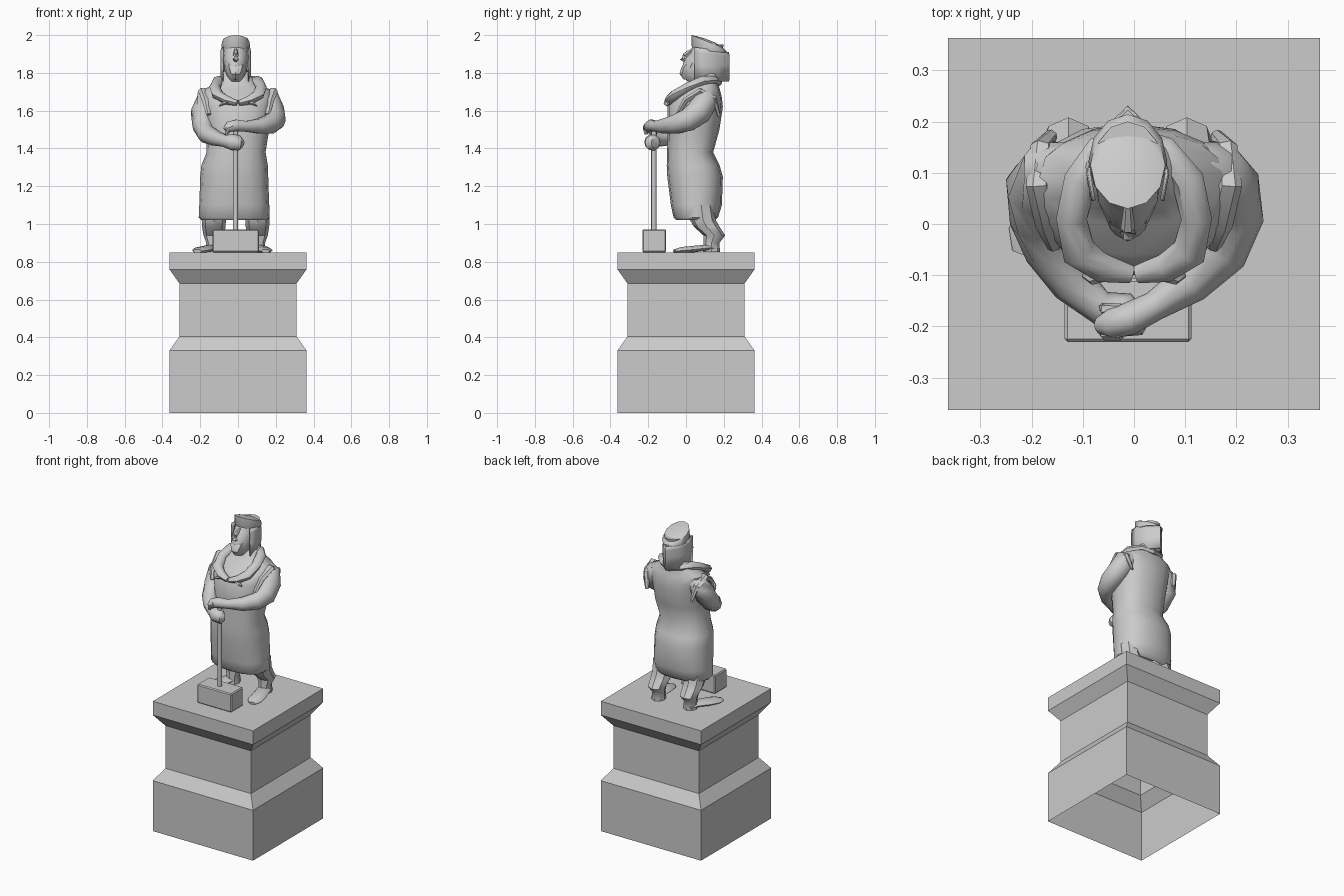
import bpy, bmesh, math
from mathutils import Vector


def build(name, rings, cap_start=True, cap_end=True, closed=True, smooth=40):
    """Skin a list of equal-length point rings."""
    bm = bmesh.new()
    vs = [[bm.verts.new(p) for p in r] for r in rings]
    n = len(rings[0])
    for a, b in zip(vs, vs[1:]):
        for i in range(n if closed else n - 1):
            j = (i + 1) % n
            bm.faces.new((a[i], a[j], b[j], b[i]))
    if cap_start:
        bm.faces.new(vs[0][::-1])
    if cap_end:
        bm.faces.new(vs[-1])
    if cap_start or cap_end:
        bmesh.ops.recalc_face_normals(bm, faces=bm.faces)
    me = bpy.data.meshes.new(name)
    bm.to_mesh(me)
    bm.free()
    ob = bpy.data.objects.new(name, me)
    bpy.context.collection.objects.link(ob)
    bpy.ops.object.select_all(action='DESELECT')
    ob.select_set(True)
    bpy.context.view_layer.objects.active = ob
    if smooth:
        bpy.ops.object.shade_smooth_by_angle(angle=math.radians(smooth))
    return ob


def loft(name, rows, n=12, power=1.0, **kw):
    """Stack oval rings: rows of (z, cx, cy, rx, ry[, tilt])."""
    def c(v):
        return math.copysign(abs(v) ** power, v)
    rings = []
    for z, cx, cy, rx, ry, *t in rows:
        ring = []
        for i in range(n):
            a = 2 * math.pi * i / n + math.pi / 2
            dy = ry * c(math.sin(a))
            ring.append((cx + rx * c(math.cos(a)), cy + dy, z + (t[0] * dy if t else 0)))
        rings.append(ring)
    return build(name, rings, **kw)


def tube(name, pts, n=8, flat=1.0, **kw):
    """Sweep a circle along (x, y, z, radius) points; flat squashes it vertically."""
    ps = [Vector(p[:3]) for p in pts]
    rings = []
    for i, p in enumerate(ps):
        t = (ps[min(i + 1, len(ps) - 1)] - ps[max(i - 1, 0)]).normalized()
        side = t.cross(Vector((0.02, 0.05, 1))).normalized()
        up = side.cross(t)
        r = pts[i][3]
        rings.append([p + side * r * math.cos(2 * math.pi * k / n)
                      + up * r * flat * math.sin(2 * math.pi * k / n) for k in range(n)])
    return build(name, rings, **kw)


# Plinth: open underneath
profile = [(0, .363), (.33, .363), (.405, .31), (.685, .31), (.76, .363), (.85, .363)]
build("plinth", [[(-h, -h, z), (h, -h, z), (h, h, z), (-h, h, z)] for z, h in profile],
      cap_start=False, smooth=0)

# Mallet
bpy.ops.mesh.primitive_cube_add(size=1, location=(-.012, -.168, .911))
head = bpy.context.object
head.name = "mallet_head"
head.scale = (.248, .124, .122)
bpy.ops.object.transform_apply(scale=True)
bev = head.modifiers.new("bevel", 'BEVEL')
bev.width = .006
tube("mallet_handle", [(-.013, -.17, .96, .014), (-.0129, -.17, 1.5, .014)], n=10)

# Tunic from hem to neck
loft("tunic", [
    (1.06, -.02, .055, .15, .09),
    (1.02, -.02, .05, .172, .10),
    (1.035, -.02, .052, .188, .118),
    (1.10, -.02, .055, .185, .135),
    (1.25, -.02, .048, .180, .147),
    (1.31, -.018, .038, .176, .140),
    (1.38, -.01, .022, .156, .122),
    (1.50, 0, .040, .165, .137),
    (1.62, 0, .048, .178, .147),
    (1.67, 0, .065, .188, .125),
    (1.71, -.005, .09, .180, .09),
    (1.745, -.01, .10, .11, .07),
    (1.82, -.012, .12, .055, .06)], n=16, power=.85, smooth=45)

# Legs and flat feet
for tag, x, toe in (("left", -.128, -.215), ("right", .103, .145)):
    loft(tag + "_leg", [
        (1.10, x, .08, .065, .065), (1.02, x, .09, .064, .068),
        (.985, x, .11, .062, .068), (.94, x, .150, .055, .058),
        (.90, x, .135, .040, .042), (.852, x, .135, .042, .045)], n=8)
    dx = toe - x
    tube(tag + "_foot", [
        (x, .165, .87, .028), (x + dx * .2, .11, .875, .042),
        (x + dx * .55, .04, .867, .046), (x + dx * .85, -.025, .861, .045),
        (toe, -.06, .857, .024)], flat=.38)

# Arms: one folded over the other on top of the handle
tube("left_arm", [
    (-.12, .11, 1.68, .05), (-.16, .10, 1.655, .068), (-.185, .07, 1.59, .067),
    (-.185, .01, 1.52, .058), (-.165, -.05, 1.475, .050), (-.12, -.115, 1.455, .043),
    (-.07, -.16, 1.44, .033), (-.03, -.178, 1.432, .044), (.005, -.176, 1.43, .042),
    (.018, -.165, 1.43, .025)], n=10, smooth=50)
tube("right_arm", [
    (.12, .11, 1.68, .05), (.155, .10, 1.655, .068), (.180, .07, 1.595, .068),
    (.190, .01, 1.55, .063), (.170, -.055, 1.528, .052), (.11, -.115, 1.518, .041),
    (.04, -.16, 1.517, .029), (-.01, -.185, 1.522, .032), (-.045, -.195, 1.515, .030),
    (-.065, -.198, 1.495, .018)], n=10, smooth=50)
for i in range(3):
    y = -.215 + .024 * i
    tube("finger", [(-.025, y, 1.52, .012), (-.055, y, 1.505, .013), (-.06, y + .004, 1.475, .009)], n=6)

# Rolled collar: mirrored halves meeting at the chest
for s in (-1, 1):
    tube("collar_roll", [
        (s * -.01 - .005, .165, 1.75, .028), (s * .065 - .005, .145, 1.762, .026),
        (s * .105, .085, 1.758, .032), (s * .122, .01, 1.725, .030),
        (s * .108, -.055, 1.685, .034), (s * .06, -.085, 1.655, .030),
        (s * .005, -.098, 1.640, .018)], flat=.8, smooth=45)
    # Pointed collar ends and shoulder edge of the tunic
    tube("collar_end", [(s * .035, -.085, 1.655, .022), (s * .085, -.105, 1.635, .014),
                        (s * .10, -.10, 1.625, .004)], n=6, flat=.6)
    tube("armhole_edge", [(s * .155, -.045, 1.58, .014), (s * .168, .0, 1.655, .025),
                          (s * .185, .075, 1.704, .026), (s * .18, .15, 1.665, .022),
                          (s * .16, .175, 1.57, .012)], n=6, flat=.7)

# Head, with long face and beard
hx = -.012
loft("head", [
    (1.755, hx, .08, .030, .07), (1.785, hx, .08, .050, .105),
    (1.82, hx, .085, .060, .108), (1.87, hx, .095, .066, .105),
    (1.90, hx, .105, .068, .085), (1.95, hx, .12, .066, .08)], n=12)
tube("nose", [(hx, .035, 1.925, .008), (hx, -.008, 1.893, .014), (hx, -.018, 1.873, .016),
              (hx, .0, 1.862, .010)], n=6)
loft("beard", [
    (1.765, hx, .005, .012, .018), (1.795, hx, .01, .034, .044),
    (1.83, hx, .022, .048, .046), (1.855, hx, .035, .054, .030)], n=8)

# Slanted cap rising to a point at the brow
loft("cap", [
    (1.915, hx, .125, .074, .088, -.1), (1.93, hx, .122, .077, .092, -.15),
    (1.965, hx, .115, .073, .085, -.412), (1.969, hx, .118, .060, .066, -.40),
    (1.974, hx, .12, .025, .03, -.38)], n=12)

# Cloth draped behind the cap, ending in a ridge at the back
drape = [(.068, .045), (.078, .10), (.055, .175), (0, .228)]
outline = [(x, y) for x, y in drape] + [(-x, y) for x, y in drape[-2::-1]]
levels = [(1.925, .97), (1.90, 1.0), (1.84, 1.0), (1.755, .98)]
hood = build("hood_cloth", [[(hx + x * k, .12 + (y - .12) * k, z - (.0 if z < 1.9 else .15 * (y - .12)))
                             for x, y in outline] for z, k in levels],
             cap_start=False, cap_end=False, closed=False, smooth=35)
sol = hood.modifiers.new("thickness", 'SOLIDIFY')
sol.thickness = .006
sol.offset = 0
